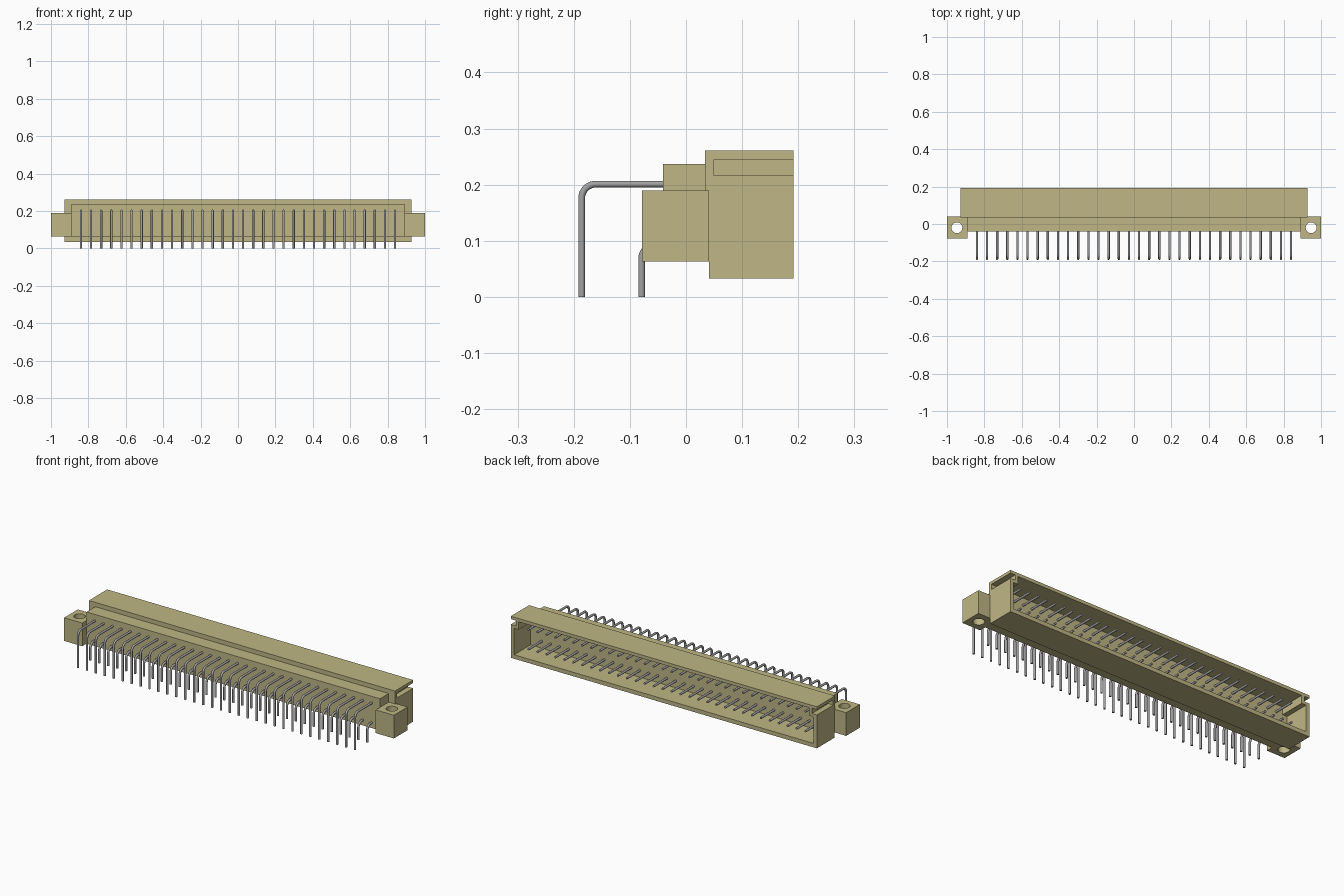
import bpy, bmesh, math
from mathutils import Vector

cube = bpy.data.objects.get("Cube")
if cube:
    bpy.data.objects.remove(cube, do_unlink=True)


def material(name, rgb, rough):
    m = bpy.data.materials.new(name)
    m.use_nodes = True
    m.diffuse_color = (*rgb, 1)
    b = m.node_tree.nodes["Principled BSDF"]
    b.inputs["Base Color"].default_value = (*rgb, 1)
    b.inputs["Roughness"].default_value = rough
    return m


PLASTIC = material("tan plastic", (0.52, 0.47, 0.235), 0.6)
METAL = material("grey metal", (0.36, 0.36, 0.365), 0.4)


def prism(name, loops, place, depth, mirror=False):
    """Fill outline loops (later loops are holes), then extrude along depth."""
    bm = bmesh.new()
    for loop in loops:
        vs = [bm.verts.new(place(a, b)) for a, b in loop]
        for i, v in enumerate(vs):
            bm.edges.new((v, vs[i - 1]))
    bmesh.ops.triangle_fill(bm, edges=bm.edges[:], use_beauty=True)
    ext = bmesh.ops.extrude_face_region(bm, geom=bm.faces[:], use_keep_orig=True)
    bmesh.ops.translate(bm, vec=Vector(depth),
                        verts=[e for e in ext["geom"] if isinstance(e, bmesh.types.BMVert)])
    if mirror:
        # open the faces on the symmetry plane so the halves join cleanly
        seam = [f for f in bm.faces if all(abs(v.co.x) < 1e-6 for v in f.verts)]
        bmesh.ops.delete(bm, geom=seam, context='FACES')
    bmesh.ops.recalc_face_normals(bm, faces=bm.faces[:])
    me = bpy.data.meshes.new(name)
    bm.to_mesh(me)
    bm.free()
    me.materials.append(PLASTIC)
    ob = bpy.data.objects.new(name, me)
    bpy.context.collection.objects.link(ob)
    if mirror:
        mod = ob.modifiers.new("mirror", 'MIRROR')
        mod.merge_threshold = 0.0005
    return ob


def rect(a0, a1, b0, b1):
    return [(a0, b0), (a1, b0), (a1, b1), (a0, b1)]


# Shroud wall: half outline with side groove and stepped cavity, mirrored
shroud = [(0, .033), (.928, .033), (.928, .216), (.898, .216), (.898, .245),
          (.928, .245), (.928, .261), (0, .261), (0, .243), (.88, .243),
          (.88, .2), (.908, .2), (.908, .055), (0, .055)]
prism("shroud_wall", [shroud], lambda x, z: (x, .05, z), (0, .142, 0), mirror=True)

# Shroud floor, with a small step along its lower edge
floor = [(.034, .261), (.05, .261), (.05, .033), (.041, .033), (.041, .063), (.034, .063)]
prism("shroud_floor", [floor], lambda y, z: (-.928, y, z), (1.856, 0, 0))

# Body block that holds the pins
prism("pin_body", [rect(-.041, .041, .063, .237)],
      lambda y, z: (-.89, y, z), (1.78, 0, 0))

# Mounting ears with vertical screw holes
hole = [(.947 + .029 * math.cos(math.tau * i / 32), -.02 + .029 * math.sin(math.tau * i / 32))
        for i in range(32)]
for side, name in ((1, "left_ear"), (-1, "right_ear")):
    ear = prism(name, [rect(.89, 1, -.078, .041), hole],
                lambda x, y: (side * x, y, .063), (0, 0, .127))
    bpy.ops.object.select_all(action='DESELECT')
    ear.select_set(True)
    bpy.context.view_layer.objects.active = ear
    bpy.ops.object.shade_smooth_by_angle(angle=math.radians(30))


# Bent pins: one swept pin per row, repeated along x
def pin_row(name, y, z, count=32, span=1.68, r=.025):
    pts = [(y, 0)]
    for i in range(9):
        a = math.pi - i * math.pi / 16
        pts.append((y + r + r * math.cos(a), z - r + r * math.sin(a)))
    pts.append((.165, z))
    cu = bpy.data.curves.new(name, 'CURVE')
    cu.dimensions = '3D'
    cu.bevel_depth = .006
    cu.bevel_resolution = 4
    cu.use_fill_caps = True
    sp = cu.splines.new('POLY')
    sp.points.add(len(pts) - 1)
    for p, (py, pz) in zip(sp.points, pts):
        p.co = (-span / 2, py, pz, 1)
    cu.materials.append(METAL)
    ob = bpy.data.objects.new(name, cu)
    bpy.context.collection.objects.link(ob)
    arr = ob.modifiers.new("row", 'ARRAY')
    arr.count = count
    arr.use_relative_offset = False
    arr.use_constant_offset = True
    arr.constant_offset_displace = (span / (count - 1), 0, 0)
    bpy.ops.object.select_all(action='DESELECT')
    ob.select_set(True)
    bpy.context.view_layer.objects.active = ob
    bpy.ops.object.convert(target='MESH')
    bpy.ops.object.shade_smooth_by_angle(angle=math.radians(40))


pin_row("upper_pins", -.186, .201)
pin_row("lower_pins", -.079, .093)
